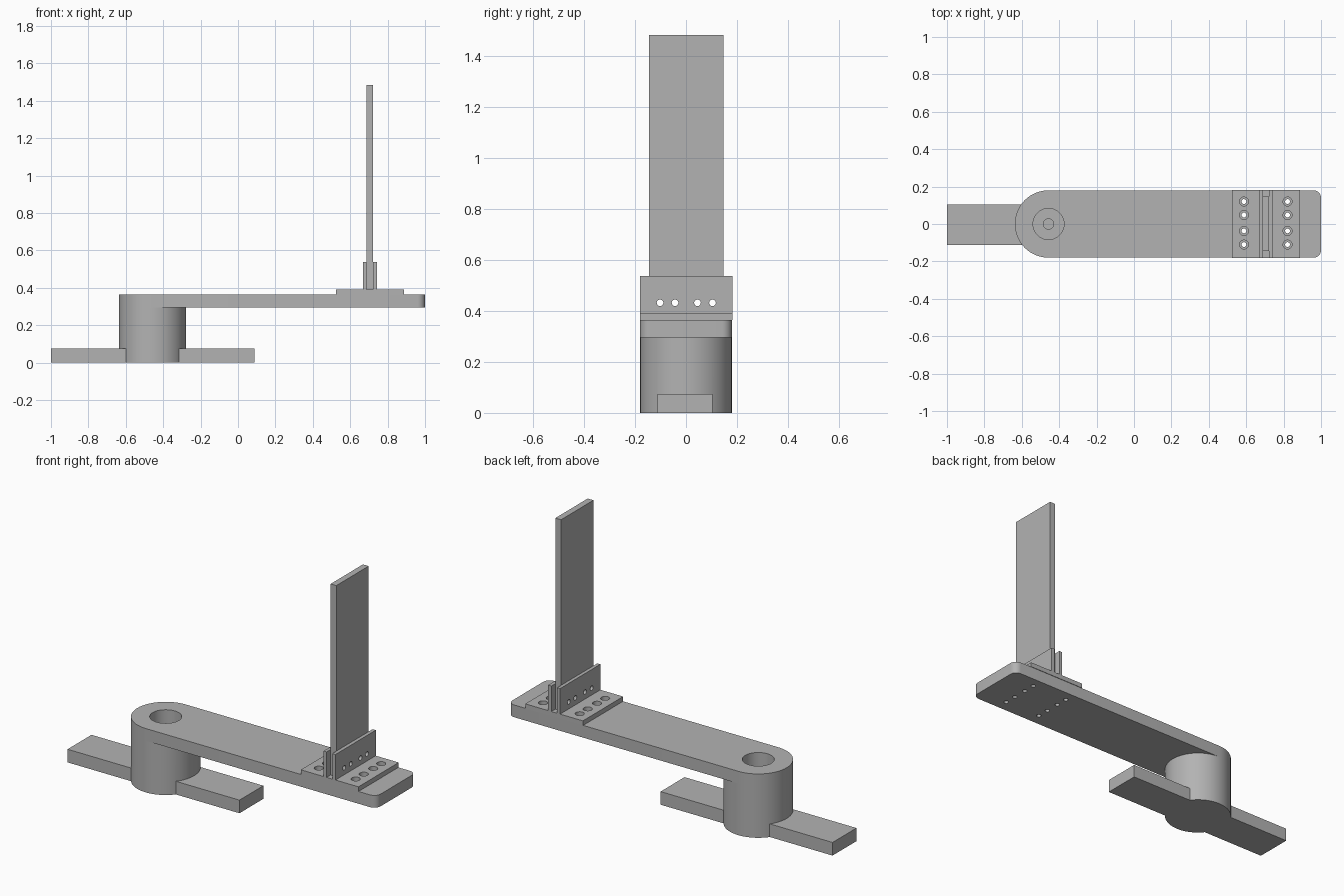
import bpy, bmesh
from math import pi, cos, sin, radians

cube = bpy.data.objects.get("Cube")
if cube:
    bpy.data.objects.remove(cube, do_unlink=True)

grey = bpy.data.materials.new("plain grey")
grey.use_nodes = True
COLOUR = (0.45, 0.45, 0.45, 1)
grey.diffuse_color = COLOUR
grey.node_tree.nodes["Principled BSDF"].inputs["Base Color"].default_value = COLOUR

HUB_X, HUB_R = -0.457, 0.18
ARM_LOW, ARM_TOP, PLATE_TOP = 0.295, 0.365, 0.392


def prism(name, outline, z0, z1):
    """Extrude a counter-clockwise outline between two heights."""
    bm = bmesh.new()
    face = bm.faces.new([bm.verts.new((x, y, z0)) for x, y in outline])
    grown = bmesh.ops.extrude_face_region(bm, geom=[face])["geom"]
    top = [v for v in grown if isinstance(v, bmesh.types.BMVert)]
    bmesh.ops.translate(bm, verts=top, vec=(0, 0, z1 - z0))
    bmesh.ops.recalc_face_normals(bm, faces=bm.faces)
    mesh = bpy.data.meshes.new(name)
    bm.to_mesh(mesh)
    bm.free()
    mesh.materials.append(grey)
    obj = bpy.data.objects.new(name, mesh)
    bpy.context.collection.objects.link(obj)
    return obj


def arc(x, y, r, start, end, steps):
    return [(x + r * cos(radians(start + (end - start) * i / steps)),
             y + r * sin(radians(start + (end - start) * i / steps)))
            for i in range(steps + 1)]


def box(name, x0, x1, y0, y1, z0, z1):
    return prism(name, [(x0, y0), (x1, y0), (x1, y1), (x0, y1)], z0, z1)


def disc(name, x, y, r, z0, z1, sides=64):
    return prism(name, arc(x, y, r, 0, 360, sides)[:-1], z0, z1)


def combine(target, tools, operation="DIFFERENCE"):
    """Apply boolean tools to a part, then remove them."""
    bpy.context.view_layer.objects.active = target
    for tool in tools:
        mod = target.modifiers.new("cut", "BOOLEAN")
        mod.operation, mod.solver, mod.object = operation, "EXACT", tool
        bpy.ops.object.modifier_apply(modifier=mod.name)
        bpy.data.objects.remove(tool, do_unlink=True)


def smooth(obj):
    bpy.ops.object.select_all(action="DESELECT")
    obj.select_set(True)
    bpy.context.view_layer.objects.active = obj
    bpy.ops.object.shade_smooth_by_angle(angle=radians(30))


# Foot bar joined to the round hub, with a stepped bore from above
hub = disc("hub_and_foot", HUB_X, 0, HUB_R, 0, ARM_LOW)
combine(hub, [box("foot", -1, 0.087, -0.111, 0.105, 0, 0.075)], "UNION")
combine(hub, [disc("bore", HUB_X, 0, 0.083, 0.11, 0.5),
              disc("screw_hole", HUB_X, 0, 0.028, 0.05, 0.2, 32)])

# Arm: rounded around the hub, small corner radii at the far end
corner = 0.04
outline = (arc(HUB_X, 0, HUB_R, 90, 270, 32)
           + arc(1 - corner, -HUB_R + corner, corner, -90, 0, 8)
           + arc(1 - corner, HUB_R - corner, corner, 0, 90, 8))
arm = prism("arm", outline, ARM_LOW, ARM_TOP)
combine(arm, [disc("bore", HUB_X, 0, 0.083, 0.2, 0.5)])

# Clamp: base plate, two upright lugs, and the blade between them
plate = box("clamp_plate", 0.524, 0.888, -0.181, 0.183, ARM_TOP, PLATE_TOP)
lugs = [box("lug_inner", 0.668, 0.687, -0.181, 0.183, PLATE_TOP, 0.538),
        box("lug_outer", 0.723, 0.743, -0.181, 0.183, PLATE_TOP, 0.538)]
blade = box("blade", 0.687, 0.723, -0.145, 0.147, PLATE_TOP, 1.484)

# Two rows of counterbored screw holes through plate and arm
for x in (0.588, 0.821):
    for y in (0.12, 0.048, -0.037, -0.11):
        combine(plate, [disc("head_hole", x, y, 0.024, 0.3, 0.5, 24)])
        combine(arm, [disc("shank_hole", x, y, 0.013, 0.2, 0.5, 24)])

# Cross-bolt holes through lugs and blade
for part in lugs + [blade]:
    for y in (-0.102, -0.043, 0.045, 0.104):
        tool = disc("bolt_hole", 0, 0, 0.013, -0.1, 0.1, 24)
        tool.rotation_euler.y = pi / 2
        tool.location = (0.705, y, 0.432)
        combine(part, [tool])

for part in [hub, arm, plate, blade] + lugs:
    smooth(part)
